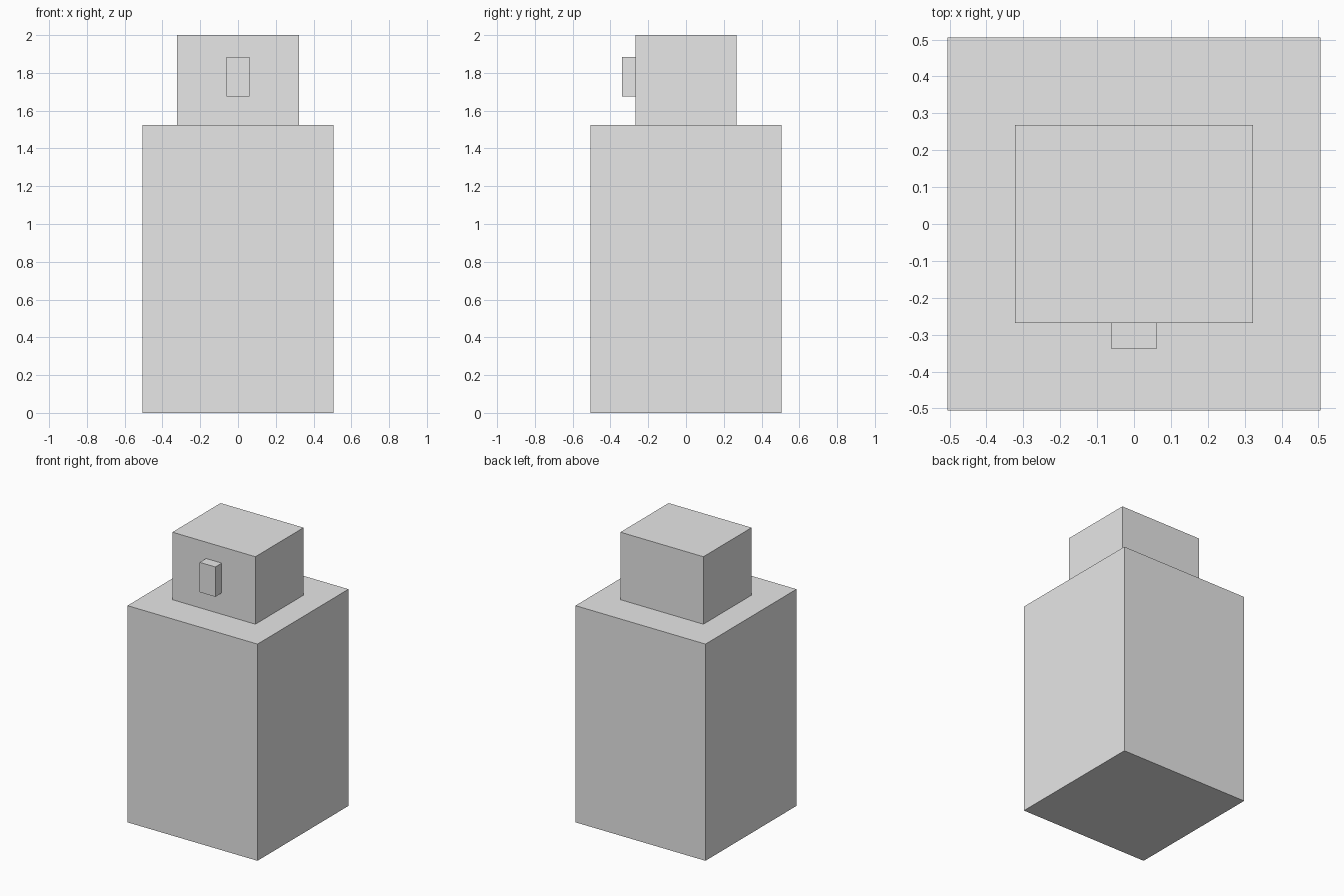
import bpy

default = bpy.data.objects.get("Cube")
if default:
    bpy.data.objects.remove(default, do_unlink=True)

grey = bpy.data.materials.new("light_grey")
grey.use_nodes = True
grey.diffuse_color = (0.8, 0.8, 0.8, 1)
grey.node_tree.nodes["Principled BSDF"].inputs["Base Color"].default_value = (0.8, 0.8, 0.8, 1)


def box(name, low, high):
    """Add a box spanning two opposite corners."""
    centre = [(a + b) / 2 for a, b in zip(low, high)]
    bpy.ops.mesh.primitive_cube_add(size=1, location=centre)
    obj = bpy.context.object
    obj.name = obj.data.name = name
    obj.scale = [b - a for a, b in zip(low, high)]
    bpy.ops.object.transform_apply(location=False, rotation=False, scale=True)
    obj.data.materials.append(grey)
    return obj


BODY_TOP = 1.525
HEAD_FRONT = -0.268

# Tall square body
box("body", (-0.506, -0.506, 0), (0.506, 0.506, BODY_TOP))
# Smaller block resting on the body
box("head", (-0.323, HEAD_FRONT, BODY_TOP), (0.323, -HEAD_FRONT, 2))
# Upright tab on the front of the head
box("nose", (-0.061, -0.339, 1.675), (0.061, HEAD_FRONT, 1.885))
